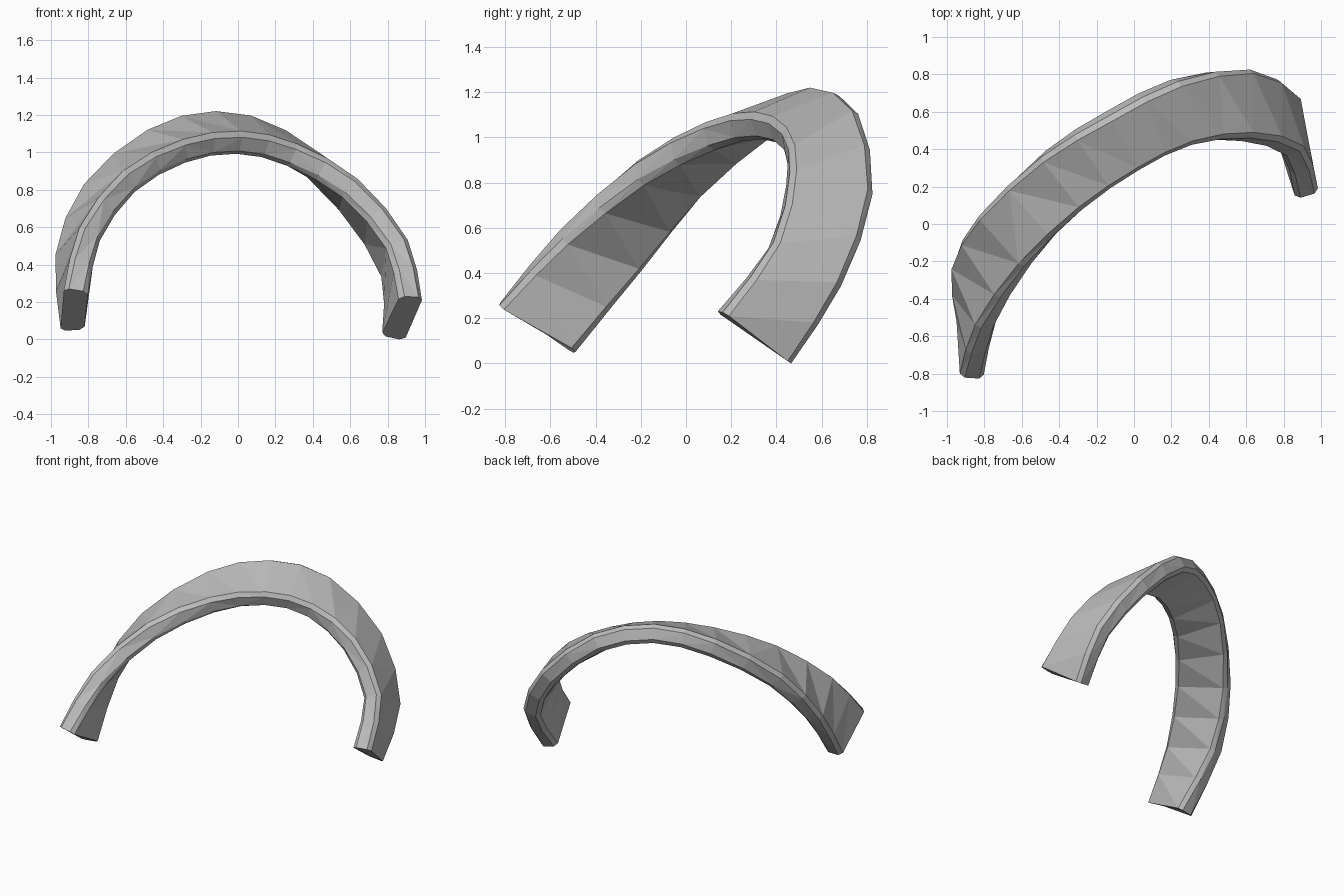
import bpy
import bmesh
from mathutils import Vector

THICKNESS = 0.13
CHAMFER = 0.026
STEPS = 2

# Outer rim points of the twisted band, from the right foot to the left foot
FRONT_RIM = [(-.93, -.82, .28), (-.84, -.56, .61), (-.6, -.23, .91),
             (-.28, .07, 1.07), (.03, .28, 1.11), (.32, .42, 1.045),
             (.64, .465, .87), (.91, .395, .55), (.99, .17, .23)]
BACK_RIM = [(-.95, -.5, .05), (-.985, -.22, .45), (-.84, .04, .83),
            (-.5, .35, 1.13), (-.13, .57, 1.235), (.25, .76, 1.13),
            (.64, .83, .77), (.89, .69, .35), (.89, .47, 0)]


def smooth_path(points):
    """Catmull-Rom curve through the points."""
    pts = [Vector(p) for p in points]
    pts = [pts[0] * 2 - pts[1]] + pts + [pts[-1] * 2 - pts[-2]]
    path = []
    for a, b, c, d in zip(pts, pts[1:], pts[2:], pts[3:]):
        for step in range(STEPS):
            t = step / STEPS
            path.append((b * 2 + (c - a) * t + (a * 2 - b * 5 + c * 4 - d) * t ** 2
                         + (b * 3 - a - c * 3 + d) * t ** 3) / 2)
    return path + [pts[-2]]


def tangent(path, i):
    return (path[min(i + 1, len(path) - 1)] - path[max(i - 1, 0)]).normalized()


def half_section(rim, across, inward):
    """Chamfered side of the band, from the outer face to the inner face."""
    return [rim + across * CHAMFER,
            rim + inward * CHAMFER,
            rim + inward * (THICKNESS - CHAMFER),
            rim + across * CHAMFER + inward * THICKNESS]


def make_material(name, color):
    mat = bpy.data.materials.new(name)
    mat.use_nodes = True
    mat.diffuse_color = color
    mat.node_tree.nodes["Principled BSDF"].inputs["Base Color"].default_value = color
    return mat


cube = bpy.data.objects.get("Cube")
if cube:
    bpy.data.objects.remove(cube, do_unlink=True)

# Loft eight-sided sections along the two rims
front, back = smooth_path(FRONT_RIM), smooth_path(BACK_RIM)
bm = bmesh.new()
rings = []
for i, (f, b) in enumerate(zip(front, back)):
    across = (b - f).normalized()
    in_front = across.cross(tangent(front, i)).normalized()
    in_back = across.cross(tangent(back, i)).normalized()
    section = half_section(f, across, in_front) + half_section(b, -across, in_back)[::-1]
    rings.append([bm.verts.new(p) for p in section])

for ring, following in zip(rings, rings[1:]):
    for k in range(len(ring)):
        n = (k + 1) % len(ring)
        bm.faces.new((ring[k], ring[n], following[n], following[k]))

# Flat caps on both feet
bm.faces.new(rings[0])
bm.faces.new(rings[-1])
bmesh.ops.recalc_face_normals(bm, faces=bm.faces)

# Rest the lowest corner on the ground
lowest = min(v.co.z for v in bm.verts)
bmesh.ops.translate(bm, verts=bm.verts, vec=(0, 0, -lowest))

# Leave the broad twisted faces as flat triangles
bmesh.ops.triangulate(bm, faces=[f for f in bm.faces if len(f.verts) == 4])

mesh = bpy.data.meshes.new("curved_band")
bm.to_mesh(mesh)
bm.free()
mesh.materials.append(make_material("plain grey", (0.5, 0.5, 0.5, 1)))
band = bpy.data.objects.new("curved_band", mesh)
bpy.context.collection.objects.link(band)
